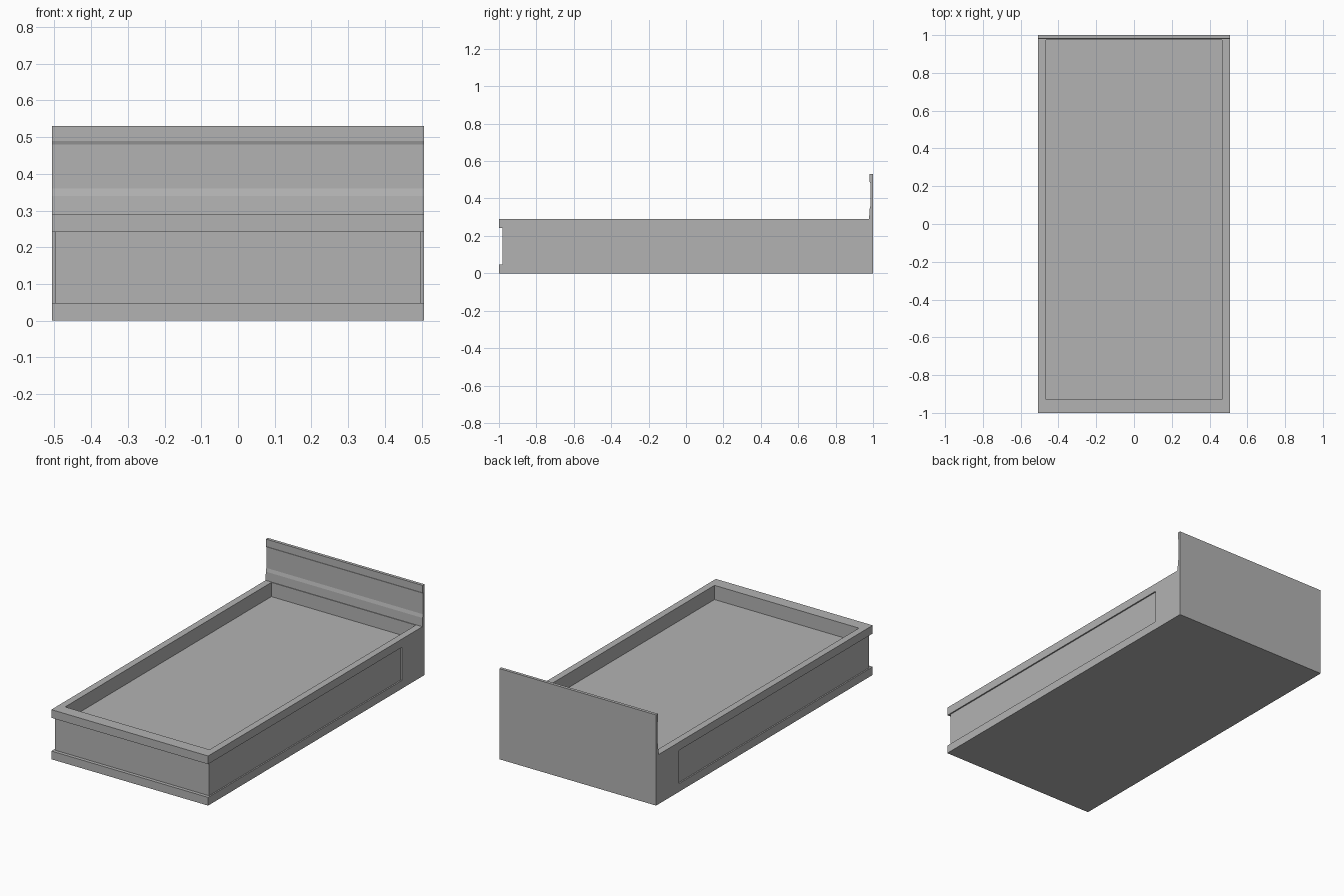
import bpy
import bmesh

old = bpy.data.objects.get("Cube")
if old:
    bpy.data.objects.remove(old, do_unlink=True)

# Single plain grey finish
grey = bpy.data.materials.new("plain_grey")
grey.use_nodes = True
colour = (0.45, 0.45, 0.45, 1)
grey.diffuse_color = colour
grey.node_tree.nodes["Principled BSDF"].inputs["Base Color"].default_value = colour

HALF_W = 0.507
RIM_Z = 0.29


def extrude_profile(name, profile, half_width):
    """Extrude a closed (y, z) outline symmetrically along x."""
    bm = bmesh.new()
    face = bm.faces.new([bm.verts.new((-half_width, y, z)) for y, z in profile])
    moved = bmesh.ops.extrude_face_region(bm, geom=[face])["geom"]
    verts = [v for v in moved if isinstance(v, bmesh.types.BMVert)]
    bmesh.ops.translate(bm, verts=verts, vec=(2 * half_width, 0, 0))
    bmesh.ops.recalc_face_normals(bm, faces=bm.faces)
    mesh = bpy.data.meshes.new(name)
    bm.to_mesh(mesh)
    bm.free()
    obj = bpy.data.objects.new(name, mesh)
    bpy.context.collection.objects.link(obj)
    mesh.materials.append(grey)
    return obj


def cut_box(target, x, y, z):
    """Subtract a box given by its x, y and z ranges."""
    outline = [(y[0], z[0]), (y[1], z[0]), (y[1], z[1]), (y[0], z[1])]
    cutter = extrude_profile("cutter", outline, (x[1] - x[0]) / 2)
    cutter.location.x = (x[0] + x[1]) / 2
    cutter.hide_render = True
    mod = target.modifiers.new("cut", "BOOLEAN")
    mod.operation = "DIFFERENCE"
    mod.solver = "EXACT"
    mod.object = cutter
    bpy.context.view_layer.objects.active = target
    bpy.ops.object.modifier_apply(modifier=mod.name)
    bpy.data.objects.remove(cutter, do_unlink=True)


# Bed base and headboard share one side outline, with a slim lip on the headboard
side_outline = [
    (-1, 0), (1, 0), (1, 0.53), (0.982, 0.53), (0.982, 0.49),
    (0.986, 0.48), (0.986, 0.36), (0.981, 0.34), (0.979, RIM_Z), (-1, RIM_Z),
]
bed = extrude_profile("bed_frame", side_outline, HALF_W)

# Mattress well
cut_box(bed, (-0.467, 0.467), (-0.93, 0.975), (0.207, 0.4))

# Recessed band across the foot end and along both sides
band = (0.048, 0.242)
cut_box(bed, (-0.6, 0.6), (-1.1, -0.98), band)
for side in (-1, 1):
    cut_box(bed, sorted((side * 0.499, side * 0.6)), (-1.2, 0.79), band)
